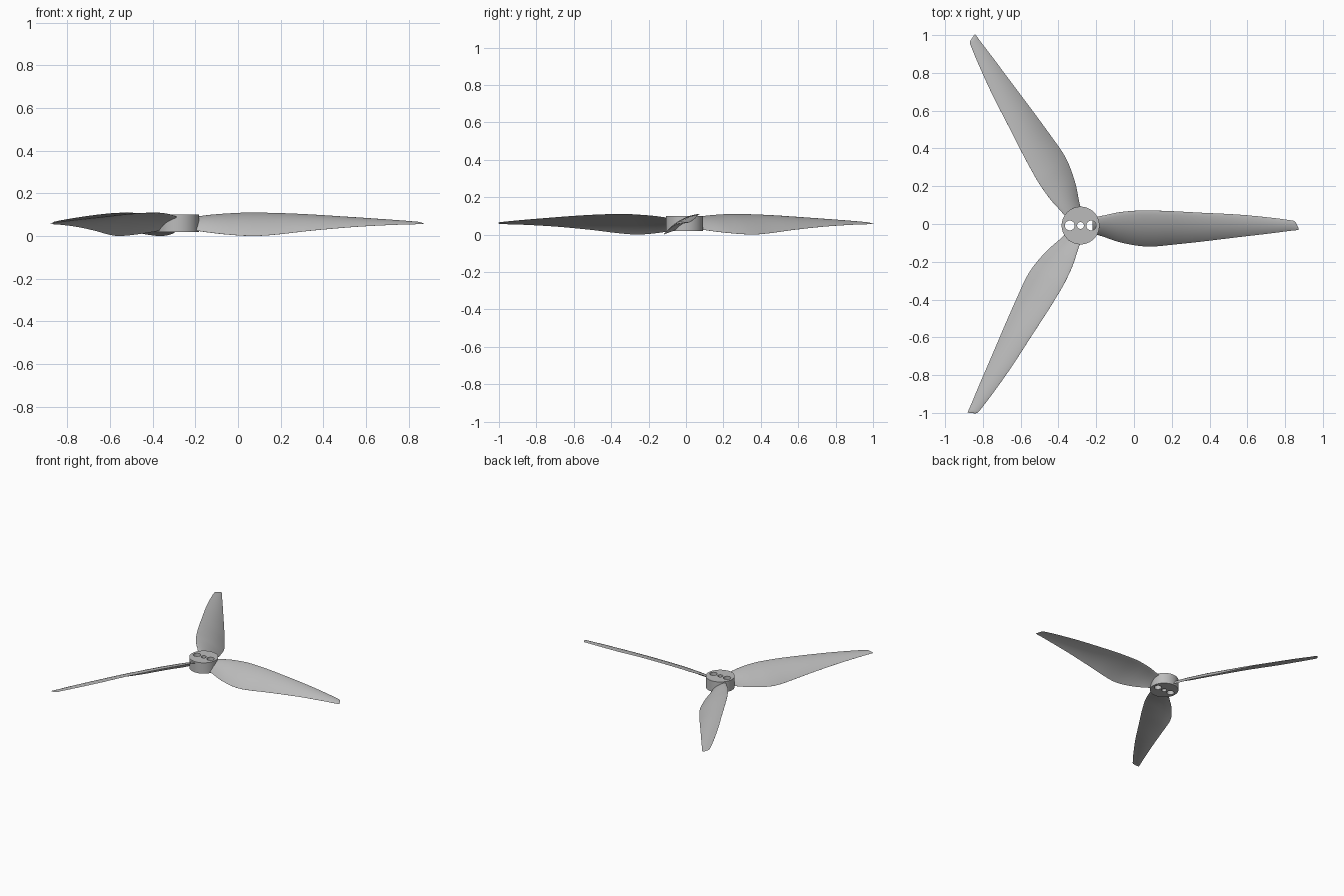
import bpy, bmesh, math
from mathutils import Vector, Matrix

old = bpy.data.objects.get("Cube")
if old:
    bpy.data.objects.remove(old, do_unlink=True)

CENTER = Vector((-0.283, -0.008, 0))
BLADES = 3
STEPS = 4          # spans between two key sections
SIDE = 10          # points along one side of a section

grey = bpy.data.materials.new("plain grey")
grey.use_nodes = True
colour = (0.5, 0.5, 0.5, 1)
grey.diffuse_color = colour
grey.node_tree.nodes["Principled BSDF"].inputs["Base Color"].default_value = colour


def make_object(name, bm):
    bmesh.ops.recalc_face_normals(bm, faces=bm.faces)
    mesh = bpy.data.meshes.new(name)
    bm.to_mesh(mesh)
    bm.free()
    mesh.materials.append(grey)
    obj = bpy.data.objects.new(name, mesh)
    bpy.context.collection.objects.link(obj)
    return obj


def smooth(obj, angle):
    bpy.ops.object.select_all(action="DESELECT")
    obj.select_set(True)
    bpy.context.view_layer.objects.active = obj
    bpy.ops.object.shade_smooth_by_angle(angle=math.radians(angle))


def cylinder(name, radius, low, high, x=0.0, segments=64):
    bm = bmesh.new()
    place = Matrix.Translation(CENTER + Vector((x, 0, (low + high) / 2)))
    bmesh.ops.create_cone(bm, cap_ends=True, segments=segments, radius1=radius,
                          radius2=radius, depth=high - low, matrix=place)
    return make_object(name, bm)


# Hub with a shaft hole and two screw holes
hub = cylinder("hub", 0.1, 0.018, 0.1)
for name, x, radius in (("left_screw", 0.057, 0.026), ("shaft", 0, 0.018),
                        ("right_screw", -0.057, 0.026)):
    cutter = cylinder(name + "_cutter", radius, -0.1, 0.2, x, 32)
    cutter.hide_render = True
    cutter.hide_set(True)
    cut = hub.modifiers.new(name + "_hole", "BOOLEAN")
    cut.operation = "DIFFERENCE"
    cut.solver = "EXACT"
    cut.object = cutter

bpy.context.view_layer.objects.active = hub
hub.select_set(True)
for name in [m.name for m in hub.modifiers]:
    bpy.ops.object.modifier_apply(modifier=name)
for obj in [o for o in bpy.data.objects if o.name.endswith("_cutter")]:
    bpy.data.objects.remove(obj, do_unlink=True)
smooth(hub, 30)

# Blade key sections: x, back edge y, front edge y, back edge z, front edge z
KEYS = [
    (-0.22, 0.035, -0.05, 0.085, 0.03),
    (-0.16, 0.045, -0.068, 0.095, 0.02),
    (-0.08, 0.062, -0.095, 0.103, 0.01),
    (0.02, 0.071, -0.115, 0.109, 0.002),
    (0.1, 0.071, -0.119, 0.109, 0.001),
    (0.2, 0.068, -0.11, 0.107, 0.009),
    (0.35, 0.06, -0.094, 0.1, 0.026),
    (0.55, 0.05, -0.07, 0.087, 0.043),
    (0.72, 0.034, -0.05, 0.075, 0.052),
    (0.82, 0.021, -0.037, 0.067, 0.055),
    (0.85, 0.014, -0.034, 0.064, 0.056),
    (0.865, -0.01, -0.032, 0.06, 0.056),
    (0.872, -0.026, -0.031, 0.058, 0.056),
]


def spline(a, b, c, d, t):
    return 0.5 * (2 * b + (c - a) * t + (2 * a - 5 * b + 4 * c - d) * t * t
                  + (3 * b - a - 3 * c + d) * t ** 3)


def span_sections():
    rows = [Vector(k) for k in KEYS]
    padded = [rows[0]] + rows + [rows[-1]]
    for i in range(len(rows) - 1):
        for s in range(STEPS):
            yield spline(*padded[i:i + 4], s / STEPS)
    yield rows[-1]


def section_loop(row):
    """Thin cambered wing section between the back and front edges."""
    x, back, front, high, low = row
    start, end = Vector((x, back, high)), Vector((x, front, low))
    chord = end - start
    size = chord.length
    up = Vector((0, chord.z, -chord.y)).normalized()
    root = max(0, 1 - (x + 0.22) / 0.2)
    thick = size * (0.04 + 0.06 * root)
    upper, lower = [], []
    for i in range(SIDE + 1):
        t = (1 - math.cos(math.pi * i / SIDE)) / 2
        camber = 0.34 * size * t * (1 - t)
        half = thick * (2.6 * math.sqrt(t) * (1 - t) + 0.06)
        middle = start + chord * t
        upper.append(middle + up * (camber + half / 2))
        lower.append(middle + up * (camber - half / 2))
    return upper + lower[::-1]


bm = bmesh.new()
loops = [[bm.verts.new(p - CENTER) for p in section_loop(r)] for r in span_sections()]
for a, b in zip(loops, loops[1:]):
    count = len(a)
    for i in range(count):
        j = (i + 1) % count
        bm.faces.new((a[i], a[j], b[j], b[i]))
for end in (loops[0], loops[-1]):
    bm.faces.new(end)
blade = make_object("blade_1", bm)
smooth(blade, 50)
blade.location = CENTER

# Remaining blades around the hub
for n in range(1, BLADES):
    other = blade.copy()
    other.name = f"blade_{n + 1}"
    other.rotation_euler.z = n * math.tau / BLADES
    bpy.context.collection.objects.link(other)
